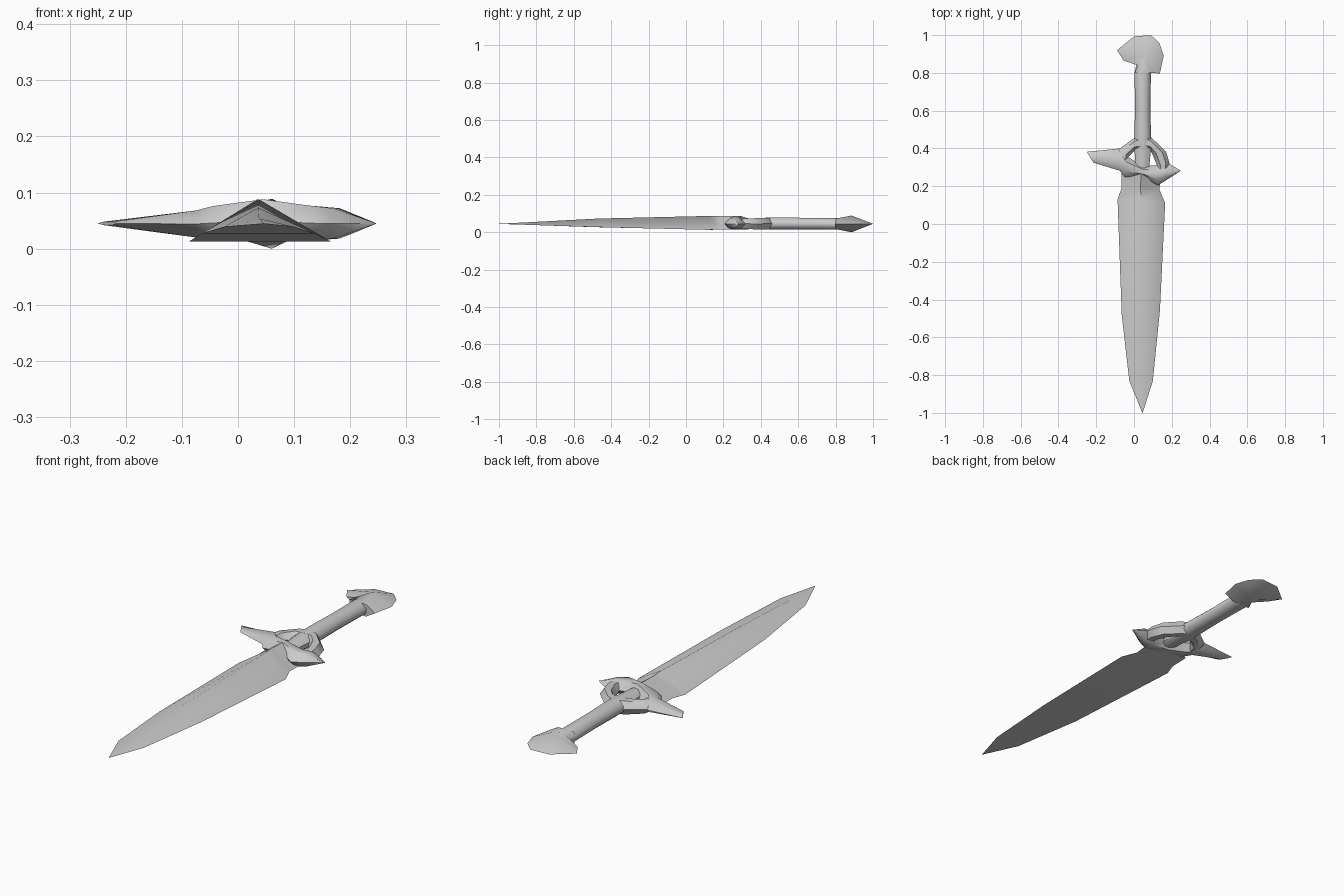
import bpy, bmesh, math

if "Cube" in bpy.data.objects:
    bpy.data.objects.remove(bpy.data.objects["Cube"], do_unlink=True)

COL = (0.6, 0.6, 0.6, 1)
steel = bpy.data.materials.new("grey steel")
steel.use_nodes = True
steel.diffuse_color = COL
steel.node_tree.nodes["Principled BSDF"].inputs["Base Color"].default_value = COL

# Cross-sections: (across, up), both running 0..1
RIDGE = [(0, 0), (0.5, 1), (1, 0)]
HEX = [(0, .5), (.28, 1), (.72, 1), (1, .5), (.72, 0), (.28, 0)]
GRIP = [(0, .3), (0, .65), (.3, 1), (.7, 1), (1, .65), (1, .3), (.75, 0), (.25, 0)]


def finish(name, bm, angle):
    bmesh.ops.remove_doubles(bm, verts=bm.verts, dist=0.0003)
    bmesh.ops.recalc_face_normals(bm, faces=bm.faces)
    me = bpy.data.meshes.new(name)
    bm.to_mesh(me)
    bm.free()
    ob = bpy.data.objects.new(name, me)
    bpy.context.collection.objects.link(ob)
    me.materials.append(steel)
    bpy.ops.object.select_all(action='DESELECT')
    ob.select_set(True)
    bpy.context.view_layer.objects.active = ob
    bpy.ops.object.shade_smooth_by_angle(angle=math.radians(angle))
    return ob


def loft(name, profile, sections, angle=50):
    """Skin a profile through sections (ax, ay, bx, by, z_low, z_high)."""
    bm = bmesh.new()
    rings = []
    for ax, ay, bx, by, lo, hi in sections:
        rings.append([bm.verts.new((ax + (bx - ax) * t, ay + (by - ay) * t,
                                    lo + (hi - lo) * u)) for t, u in profile])
    n = len(profile)
    for r, s in zip(rings, rings[1:]):
        for i in range(n):
            j = (i + 1) % n
            bm.faces.new((r[i], r[j], s[j], s[i]))
    bm.faces.new(rings[0])
    bm.faces.new(rings[-1])
    return finish(name, bm, angle)


# Blade: flat underside, raised central ridge
loft("blade", RIDGE, [
    (.044, -1.0, .046, -1.0, .0445, .0455),
    (-.025, -.83, .10, -.83, .039, .054),
    (-.065, -.48, .137, -.46, .027, .073),
    (-.087, .13, .165, .11, .013, .087),
    (-.066, .19, .135, .18, .014, .088),
    (-.066, .28, .14, .25, .016, .088)], 65)

# Crossguard, from the long prong to the short one
loft("crossguard", HEX, [
    (-.215, .325, -.25, .382, .042, .048),
    (-.075, .282, -.075, .40, .02, .068),
    (-.05, .25, -.03, .355, .015, .076),
    (.045, .25, .045, .305, .014, .088),
    (.125, .205, .125, .312, .014, .077),
    (.16, .225, .19, .317, .018, .072),
    (.243, .279, .246, .283, .044, .046)])

# Two branches joining the guard to the grip
loft("left_branch", HEX, [
    (-.085, .395, -.03, .30, .02, .068),
    (-.072, .402, -.03, .355, .018, .07),
    (.008, .46, .002, .388, .015, .077),
    (.05, .475, .05, .39, .017, .077)])
loft("right_branch", HEX, [
    (.185, .29, .122, .29, .02, .07),
    (.187, .325, .12, .315, .018, .073),
    (.17, .382, .095, .375, .015, .075),
    (.09, .46, .085, .39, .015, .077),
    (.045, .475, .045, .40, .017, .077)])

# Grip, with a tongue reaching the guard between the branches
loft("grip", GRIP, [
    (.01, .29, .08, .29, .024, .07),
    (.002, .40, .09, .40, .017, .076),
    (.002, .47, .09, .47, .015, .08),
    (.006, .63, .086, .63, .015, .077),
    (.002, .80, .09, .80, .014, .076),
    (.02, .87, .09, .87, .02, .07)])

# Hooked pommel: outline (x, y, half thickness) fanned to a peak on each side
RIM = [(-.09, .92, 0), (0, .993, 0), (.09, 1.0, 0), (.135, .957, 0),
       (.157, .89, 0), (.137, .797, 0), (.09, .80, .028), (.005, .80, .028),
       (.02, .84, .022), (-.055, .865, 0)]
bm = bmesh.new()
top = [bm.verts.new((x, y, .045 + h)) for x, y, h in RIM]
low = [bm.verts.new((x, y, .045 - h)) for x, y, h in RIM]
peak = bm.verts.new((.06, .885, .089))
base = bm.verts.new((.06, .885, 0))
for i in range(len(RIM)):
    j = (i + 1) % len(RIM)
    bm.faces.new((top[i], top[j], peak))
    bm.faces.new((low[j], low[i], base))
    if RIM[i][2] or RIM[j][2]:
        bm.faces.new((top[j], top[i], low[i], low[j]))
finish("pommel", bm, 60)
